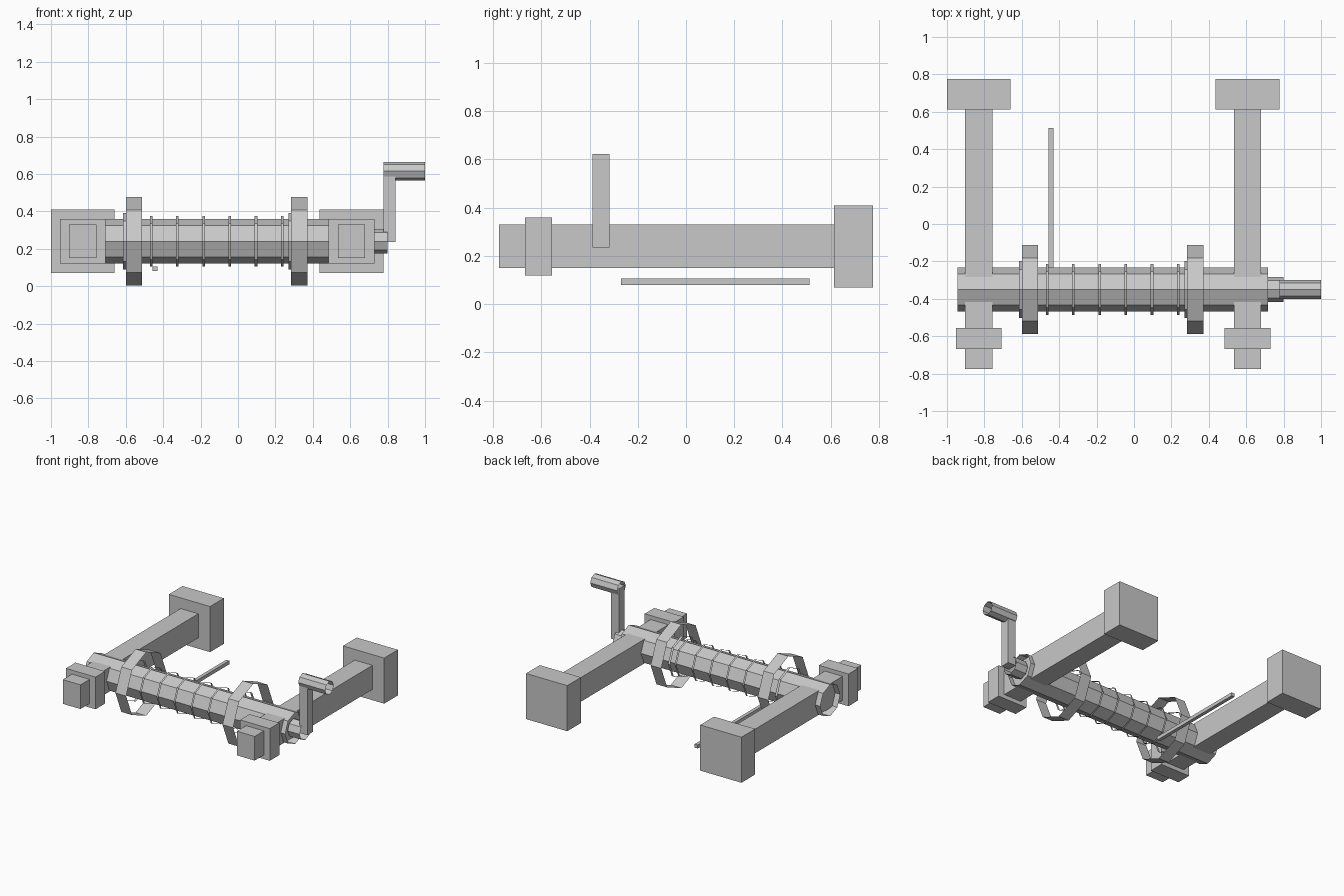
import bpy
import math
from mathutils import Vector

AXIS_Y, AXIS_Z = -0.35, 0.24

old = bpy.data.objects.get("Cube")
if old:
    bpy.data.objects.remove(old, do_unlink=True)

# Single plain grey
grey = bpy.data.materials.new("plain grey")
grey.use_nodes = True
grey.diffuse_color = (0.58, 0.58, 0.58, 1)
grey.node_tree.nodes["Principled BSDF"].inputs["Base Color"].default_value = grey.diffuse_color


def finish(obj, name):
    obj.name = name
    obj.data.name = name
    obj.data.materials.append(grey)
    return obj


def box(name, x, y, z):
    """Box from three (low, high) ranges."""
    bpy.ops.mesh.primitive_cube_add(size=1)
    obj = bpy.context.object
    low, high = (Vector(v) for v in zip(x, y, z))
    for v in obj.data.vertices:
        v.co = Vector(h if c > 0 else l for c, l, h in zip(v.co, low, high))
    return finish(obj, name)


def tube(name, x0, x1, radius, z=AXIS_Z):
    """Open eight-sided tube along x, with a corner pointing up."""
    bpy.ops.mesh.primitive_cylinder_add(vertices=8, radius=radius, depth=x1 - x0,
                                        end_fill_type='NOTHING',
                                        location=((x0 + x1) / 2, AXIS_Y, z),
                                        rotation=(0, math.pi / 2, 0))
    return finish(bpy.context.object, name)


# Two posts, each with a foot block and a collar near the tip
for side, cx in (("right", -0.83), ("left", 0.607)):
    box(side + "_post", (cx - 0.073, cx + 0.073), (-0.775, 0.65), (0.15, 0.33))
    box(side + "_foot", (cx - 0.17, cx + 0.17), (0.613, 0.775), (0.07, 0.41))
    box(side + "_collar", (cx - 0.122, cx + 0.122), (-0.667, -0.555), (0.12, 0.36))

# Drum, with a wide hoop and a flange near each end
tube("drum", -0.945, 0.717, 0.118)
for side, x in (("right", -0.6), ("left", 0.283)):
    tube(side + "_hoop", x, x + 0.088, 0.237)
    tube(side + "_flange", x - 0.014, x + 0.004, 0.152)

# Rope turns and the hanging rope end
for i in range(6):
    x = -0.464 + 0.14 * i
    tube(f"rope_turn_{i + 1}", x - 0.007, x + 0.007, 0.136)
box("rope_end", (-0.456, -0.43), (-0.27, 0.513), (0.08, 0.106))

# Crank
tube("crank_shaft", 0.7, 0.8, 0.066)
box("crank_arm", (0.777, 0.843), (-0.388, -0.318), (0.235, 0.622))
tube("crank_handle", 0.777, 1.0, 0.05, 0.615)
